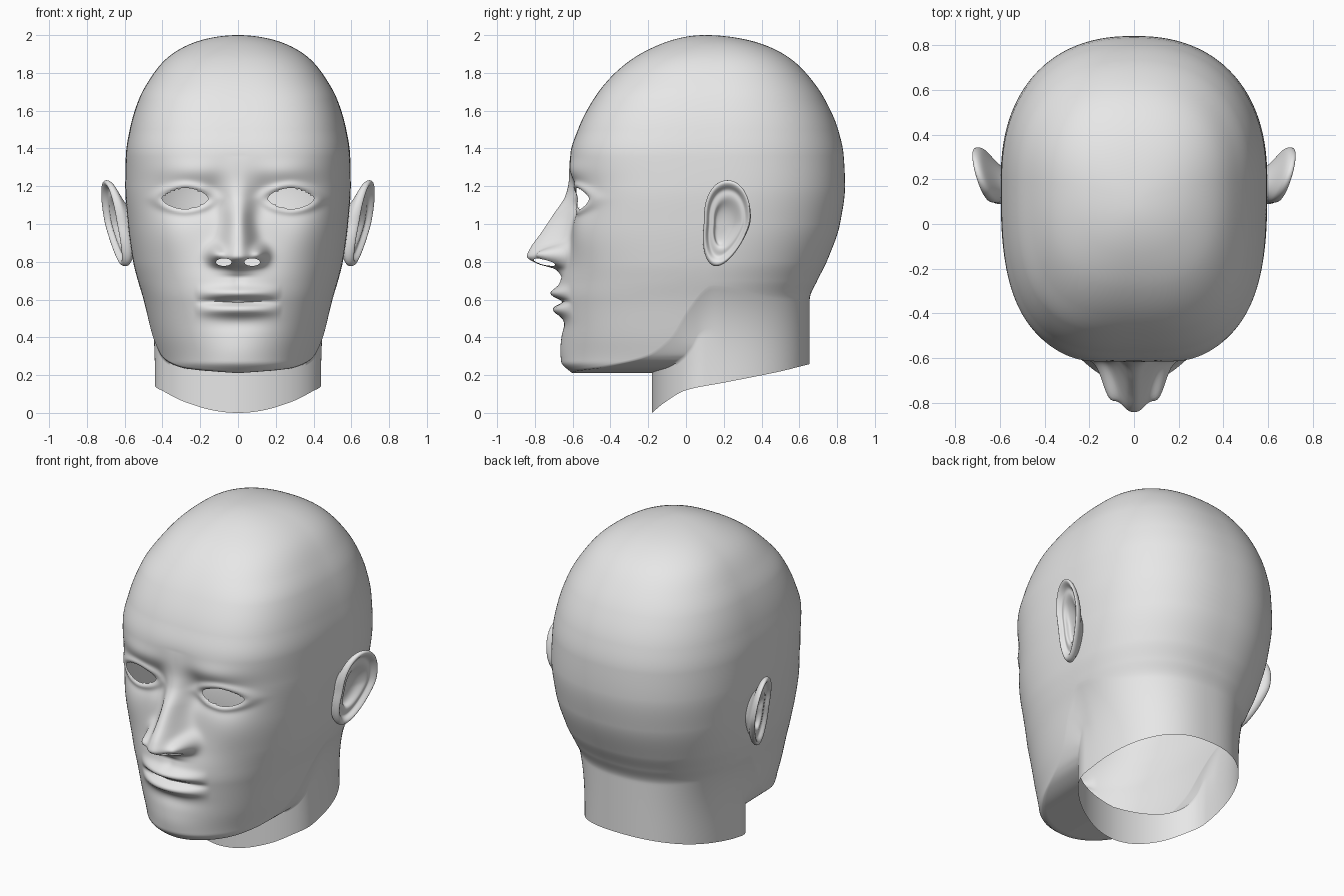
import bpy
import bmesh
from math import sin, cos, pi, exp, sqrt, radians

cube = bpy.data.objects.get("Cube")
if cube:
    bpy.data.objects.remove(cube, do_unlink=True)

COLS, ROWS, NECK_ROWS = 240, 240, 26

# one plain grey for everything
grey = bpy.data.materials.new("plain_grey")
grey.use_nodes = True
grey.diffuse_color = (0.8, 0.8, 0.8, 1)
for node in grey.node_tree.nodes:
    if node.type == 'BSDF_PRINCIPLED':
        node.inputs["Base Color"].default_value = grey.diffuse_color


def curve(points):
    """Smooth interpolation through (key, value) points without overshoot."""
    points = sorted(points)
    xs, ys = zip(*points)
    n = len(xs)
    slope = [(ys[i + 1] - ys[i]) / (xs[i + 1] - xs[i]) for i in range(n - 1)]
    tan = [slope[0]]
    for a, b in zip(slope, slope[1:]):
        tan.append(2 * a * b / (a + b) if a * b > 0 else 0)
    tan.append(slope[-1])

    def value(x):
        if x <= xs[0]:
            return ys[0]
        if x >= xs[-1]:
            return ys[-1]
        i = max(k for k in range(n - 1) if xs[k] <= x)
        h = xs[i + 1] - xs[i]
        t = (x - xs[i]) / h
        u = 1 - t
        return (ys[i] * u * u * (1 + 2 * t) + ys[i + 1] * t * t * (3 - 2 * t)
                + h * t * u * (tan[i] * u - tan[i + 1] * t))
    return value


def mix(a, b, t):
    return a + (b - a) * t


def smooth(t):
    t = min(1, max(0, t))
    return t * t * (3 - 2 * t)


# head sections: height, half width, front, back, squareness of the front
SECTIONS = [
    (.20, .40, -.59, .655, 2.1), (.27, .42, -.655, .655, 2.1),
    (.40, .455, -.655, .655, 2.2), (.60, .50, -.655, .655, 2.35),
    (.70, .53, -.645, .695, 2.45), (.80, .555, -.63, .745, 2.6),
    (1.0, .583, -.605, .815, 2.9), (1.2, .597, -.60, .842, 3),
    (1.36, .594, -.612, .835, 3), (1.5, .573, -.572, .805, 3),
    (1.66, .525, -.49, .735, 3), (1.77, .465, -.405, .66, 2.8),
    (1.87, .385, -.29, .56, 2.6), (1.95, .26, -.14, .41, 2.3),
    (2.0, 0, .1, .1, 2)]
# interpolating over the root of the depth below the crown keeps it round
width, front, back, square = [
    curve([(sqrt(2 - s[0]), s[k]) for s in SECTIONS]) for k in range(1, 5)]

jaw_edge = curve([(0, .21), (40, .235), (55, .26), (68, .3), (78, .39), (86, .55),
                  (95, .67), (140, .6), (180, .6)])
neck_hem = curve([(-.18, 0), (-.12, .05), (0, .12), (.2, .16), (.5, .22), (.66, .26)])
nose_height = curve([(.72, 0), (.76, .045), (.79, .15), (.83, .215), (.87, .205),
                     (.95, .16), (1.05, .1), (1.15, .04), (1.25, .015), (1.36, 0)])
nose_width = curve([(.76, .095), (.83, .1), (.9, .085), (1.05, .065), (1.35, .07)])


def oval(phi, w, mid, fore, aft, p_front, p_back):
    """Point of a superellipse at an angle measured from the front."""
    s, c = sin(phi), cos(phi)
    p = p_front if c > 0 else p_back
    r = (abs(s) ** p + abs(c) ** p) ** (-1 / p)
    return w * r * s, mid - r * c * (mid - fore if c > 0 else aft - mid)


def skull(phi, z):
    q = sqrt(max(0, 2 - z))
    f, b = front(q), back(q)
    return oval(phi, width(q), mix(f, b, .55), f, b, square(q), 2.3)


# openings: centre x, centre z, half width, half height, power, snapping range
EYE = (.28, 1.135, .122, .056, 1.7, .08)
NOSTRIL = (.075, .798, .042, .02, 2, .25)


def reach(x, z, hole):
    cx, cz, rx, rz, p, _ = hole
    return (abs((abs(x) - cx) / rx) ** p + abs((z - cz) / rz) ** p) ** (1 / p)


def snap(x, z, hole):
    """Pull points lying near the rim of an opening onto it."""
    r = reach(x, z, hole)
    if abs(r - 1) < hole[5]:
        side = 1 if x > 0 else -1
        x = side * (hole[0] + (abs(x) - hole[0]) / r)
        z = hole[1] + (z - hole[1]) / r
    return x, z


def bump(x, z, cx, cz, sx, sz):
    return exp(-((abs(x) - cx) / sx) ** 2 - ((z - cz) / sz) ** 2)


def relief(x, z):
    """How far the facial features stand forward of the plain face."""
    d = nose_height(z) * exp(-abs(x / nose_width(z)) ** 2.4)
    d += .10 * bump(x, z, .115, .84, .042, .045)          # nose wings
    d += .025 * bump(x, z, 0, .66, .2, .11)               # muzzle
    lips = max(0, 1 - (x / .23) ** 2)
    d += lips * (.042 * bump(0, z, 0, .635, 1, .03)       # lips and their seam
                 + .042 * bump(0, z, 0, .545, 1, .032)
                 - .028 * bump(0, z, 0, .588, 1, .016))
    d -= .008 * bump(x, z, 0, .70, .03, .04)              # groove below nose
    d -= .012 * bump(x, z, 0, .47, .15, .04)
    d += .01 * bump(x, z, 0, .33, .15, .08)               # chin
    d += .02 * bump(x, z, .36, .95, .14, .14)             # cheekbones
    d += .02 * bump(x, z, .25, 1.28, .17, .06)            # brows
    d -= .035 * bump(x, z, .25, 1.14, .15, .09)           # eye sockets
    d -= .02 * bump(x, z, .13, 1.13, .05, .09)
    r = reach(x, z, EYE)
    d += .018 * exp(-((r - 1.2) / .35) ** 2)              # eyelids
    d += .3 * (z - 1.12) * bump(x, z, .28, 1.135, .13, .08)
    return d


def face_point(phi, z):
    x, y = skull(phi, z)
    if y < -.15:
        for hole in (EYE, NOSTRIL):
            sx, sz = snap(x, z, hole)
            if (sx, sz) != (x, z):
                phi, z = phi * sx / x, sz
                x, y = skull(phi, z)
        y -= relief(x, z) * smooth((-.15 - y) / .2)
    return x, y, z


def finish(obj, angle):
    obj.data.materials.append(grey)
    bpy.ops.object.select_all(action='DESELECT')
    obj.select_set(True)
    bpy.context.view_layer.objects.active = obj
    bpy.ops.object.shade_smooth_by_angle(angle=radians(angle))


def make_object(name, bm):
    bmesh.ops.recalc_face_normals(bm, faces=bm.faces[:])
    mesh = bpy.data.meshes.new(name)
    bm.to_mesh(mesh)
    bm.free()
    obj = bpy.data.objects.new(name, mesh)
    bpy.context.collection.objects.link(obj)
    return obj


def bridge(bm, rings):
    for low, high in zip(rings, rings[1:]):
        for i in range(len(low)):
            j = (i + 1) % len(low)
            bm.faces.new((low[i], low[j], high[j], high[i]))


def cap(bm, ring, point):
    tip = bm.verts.new(point)
    for i in range(len(ring)):
        bm.faces.new((ring[i], ring[(i + 1) % len(ring)], tip))


# head and neck: one skin from the open hem, under the jaw, up to the crown
bm = bmesh.new()
columns = []
for i in range(COLS):
    t = 2 * pi * i / COLS - pi
    phi = t - .35 * sin(t)
    turn = abs(phi) * 180 / pi
    edge = jaw_edge(turn)
    shelf = 1 - smooth((turn - 65) / 35)
    nx, ny = oval(phi, .44, .1, -.18, .655, 1.9, 2.4)
    jx, jy, jz = face_point(phi, edge)
    hem = neck_hem(ny)
    column = []
    for k in range(NECK_ROWS):
        s = k / NECK_ROWS
        out = mix(s ** 3, max(0, 2 * s - 1), shelf)
        rise = mix(s, min(1, 2 * s), shelf)
        column.append((mix(nx, jx, out), mix(ny, jy, out), mix(hem, jz, rise)))
    for k in range(ROWS):
        column.append(face_point(phi, 2 - (2 - edge) * (1 - k / ROWS) ** 1.4))
    columns.append([bm.verts.new(co) for co in column])
rings = list(zip(*columns))
bridge(bm, rings)
cap(bm, rings[-1], (0, .1, 2))

# cut the eye and nostril openings
for hole in (EYE, NOSTRIL):
    gone = [f for f in bm.faces if all(
        v.co.y < -.2 and reach(v.co.x, v.co.z, hole) < 1.03 for v in f.verts)]
    bmesh.ops.delete(bm, geom=gone, context='FACES')
finish(make_object("head", bm), 70)

# ears: rings from the hidden root, round the rim and into the bowl
EAR_RINGS = [(.5, -.13), (.6, -.08), (.85, -.045), (.98, -.025), (1, 0), (.94, .015),
             (.85, .005), (.77, -.02), (.66, -.012), (.54, -.015), (.42, -.05), (.2, -.06)]


def ear_point(a, scale, out):
    s, c = sin(a), cos(a)
    y = .22 + scale * (.125 * c * (1 + .15 * s) + .06 * min(0, s))
    z = 1.005 + scale * .232 * s
    x = .59 + .17 * (z - .78) + .28 * (y - .1) + out
    # the root and the bowl sit forward and low
    shift = .5 * min(0, out + .02)
    return x, y + shift, z + shift


bm = bmesh.new()
rings = [[bm.verts.new(ear_point(2 * pi * i / 28, *ring)) for i in range(28)]
         for ring in EAR_RINGS]
bridge(bm, rings)
cap(bm, rings[-1], ear_point(0, 0, -.06))
ears = make_object("ears", bm)
finish(ears, 180)
ears.modifiers.new("both_sides", 'MIRROR')
rounding = ears.modifiers.new("rounding", 'SUBSURF')
rounding.levels = rounding.render_levels = 2
